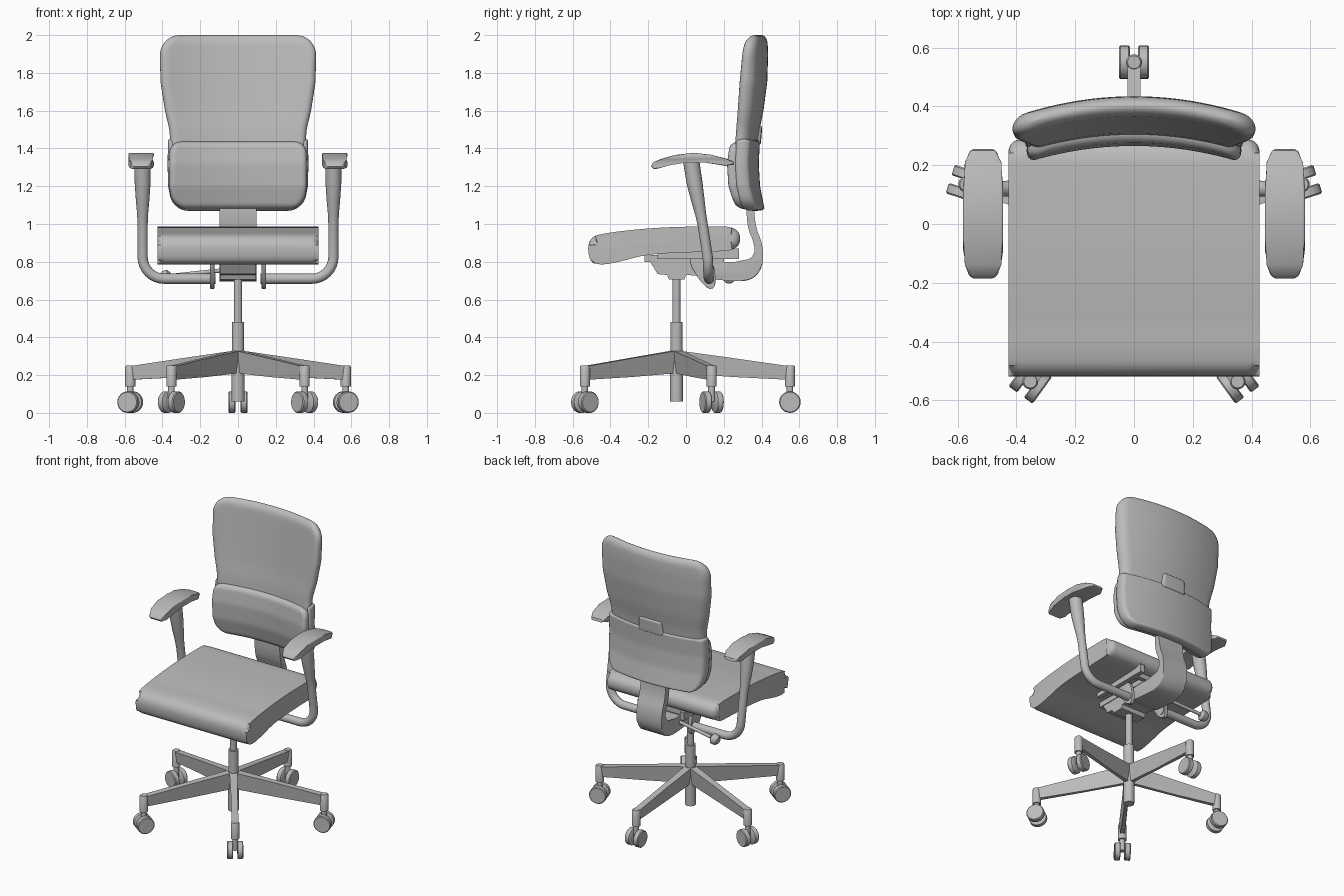
import bpy, bmesh, math
from mathutils import Vector

cube = bpy.data.objects.get("Cube")
if cube:
    bpy.data.objects.remove(cube, do_unlink=True)

grey = bpy.data.materials.new("light_grey")
grey.use_nodes = True
grey.diffuse_color = (0.5, 0.5, 0.5, 1)
grey.node_tree.nodes["Principled BSDF"].inputs["Base Color"].default_value = (0.5, 0.5, 0.5, 1)


def finish(name, bm, angle=40):
    """Turn a bmesh into a shaded object."""
    bmesh.ops.recalc_face_normals(bm, faces=bm.faces)
    mesh = bpy.data.meshes.new(name)
    bm.to_mesh(mesh)
    bm.free()
    mesh.materials.append(grey)
    mesh.polygons.foreach_set("use_smooth", [True] * len(mesh.polygons))
    mesh.set_sharp_from_angle(angle=math.radians(angle))
    obj = bpy.data.objects.new(name, mesh)
    bpy.context.collection.objects.link(obj)
    return obj


def loft(name, rings, angle=40):
    """Skin a list of equal point rings and cap both ends."""
    bm = bmesh.new()
    loops = [[bm.verts.new(p) for p in ring] for ring in rings]
    n = len(loops[0])
    for a, b in zip(loops, loops[1:]):
        for i in range(n):
            j = (i + 1) % n
            bm.faces.new((a[i], a[j], b[j], b[i]))
    bm.faces.new(loops[0][::-1])
    bm.faces.new(loops[-1])
    return finish(name, bm, angle)


def tube(name, path, radii, sides=20):
    """Round tube along a path, with one radius per point."""
    pts = [Vector(p) for p in path]
    rings = []
    side = None
    for i, p in enumerate(pts):
        d = (pts[min(i + 1, len(pts) - 1)] - pts[max(i - 1, 0)]).normalized()
        if side is None:
            side = d.orthogonal()
        side = (side - d * side.dot(d)).normalized()
        up = d.cross(side)
        angles = [math.tau * k / sides for k in range(sides)]
        rings.append([p + radii[i] * (side * math.cos(a) + up * math.sin(a)) for a in angles])
    return loft(name, rings)


def rounded(points, steps=2):
    """Corner cutting of a closed profile."""
    for _ in range(steps):
        out = []
        for (ay, az), (by, bz) in zip(points, points[1:] + points[:1]):
            out.append((ay * .75 + by * .25, az * .75 + bz * .25))
            out.append((ay * .25 + by * .75, az * .25 + bz * .75))
        points = out
    return points


def extrude(name, profile, cx, half, bevel=0, taper=lambda y: 1):
    """Side profile (y, z) widened along x, with rounded side edges."""
    bm = bmesh.new()
    ends = [[bm.verts.new((cx + s * half * taper(y), y, z)) for y, z in profile] for s in (-1, 1)]
    caps = [bm.faces.new(e) for e in ends]
    n = len(profile)
    for i in range(n):
        j = (i + 1) % n
        bm.faces.new((ends[0][i], ends[0][j], ends[1][j], ends[1][i]))
    if bevel:
        edges = list({e for f in caps for e in f.edges})
        bmesh.ops.bevel(bm, geom=edges, offset=bevel, segments=5, profile=0.5,
                        affect='EDGES', clamp_overlap=False)
    return finish(name, bm)


def box(name, x, y, z):
    """Box from three (low, high) ranges."""
    prof = [(y[0], z[0]), (y[1], z[0]), (y[1], z[1]), (y[0], z[1])]
    return extrude(name, prof, (x[0] + x[1]) / 2, (x[1] - x[0]) / 2)


def sample(table, z):
    """Smoothly interpolate rows of (z, front y, back y, half width)."""
    for a, b in zip(table, table[1:]):
        if z <= b[0]:
            t = max(0, (z - a[0]) / (b[0] - a[0]))
            return [p + (q - p) * t for p, q in zip(a[1:], b[1:])]
    return table[-1][1:]


def panel(name, table, rim, low_corner, top_corner, cols=32, rows=32, bend=0.42):
    """Padded back panel, curved around the sitter, with rounded corners."""
    z0, z1 = table[0][0], table[-1][0]

    def puff(d):
        return math.sqrt(max(0, 1 - (1 - min(d / rim, 1)) ** 2))

    bm = bmesh.new()
    for sheet in (-1, 1):
        grid = []
        for r in range(rows + 1):
            z = (z0 + z1) / 2 - math.cos(math.pi * r / rows) * (z1 - z0) / 2
            front, back, w = sample(table, z)
            for d, c in ((z - z0, low_corner), (z1 - z, top_corner)):
                if d < c:
                    w -= c - math.sqrt(max(0, c * c - (c - d) ** 2))
            line = []
            for k in range(cols + 1):
                u = -math.cos(math.pi * k / cols)
                f = puff(min(z - z0, z1 - z)) * puff((1 - abs(u)) * w)
                y = (front + back) / 2 + sheet * f * (back - front) / 2
                line.append(bm.verts.new((u * w, y - bend * (u * w) ** 2, z)))
            grid.append(line)
        for a, b in zip(grid, grid[1:]):
            for i in range(cols):
                bm.faces.new((a[i], a[i + 1], b[i + 1], b[i]))
    bmesh.ops.remove_doubles(bm, verts=bm.verts, dist=1e-5)
    return finish(name, bm, 60)


# Star base: five legs with twin-wheel casters
CY = -0.05
for i in range(5):
    a = math.radians(90 + 72 * i)

    def polar(r, t, z):
        return Vector((r * math.cos(a) - t * math.sin(a), CY + r * math.sin(a) + t * math.cos(a), z))

    def section(r, top, low, wide, thin):
        return [polar(r, -wide, top), polar(r, wide, top), polar(r, thin, low), polar(r, -thin, low)]

    loft(f"base_leg_{i}", [section(.01, .33, .21, .026, .012), section(.3, .29, .19, .021, .010),
                           section(.6, .247, .175, .022, .014)], 20)
    tube(f"caster_post_{i}", [polar(.6, 0, z) for z in (.14, .245, .252)], [.027, .027, .022])
    tube(f"caster_neck_{i}", [polar(.6, 0, z) for z in (.06, .14)], [.018, .018])
    for s in (-1, 1):
        tube(f"caster_wheel_{i}_{s}", [polar(.6, s * t, .057) for t in (.014, .018, .046, .051)],
             [.052, .057, .057, .052], 24)

# Central column
tube("base_hub", [(0, CY, .06), (0, CY, .33)], [.034, .036])
tube("column_sleeve", [(0, CY, .32), (0, CY, .48)], [.033, .033])
tube("gas_lift", [(0, CY, .47), (0, CY, .74)], [.022, .022])

# Tilt mechanism under the seat
box("mechanism_plate", (-.1, .1), (-.22, .2), (.80, .835))
extrude("mechanism_housing", [(-.19, .80), (-.15, .735), (-.10, .73), (-.09, .705), (-.01, .705),
                              (.0, .73), (.2, .72), (.2, .80)], 0, .095)
for s, side in ((1, "left"), (-1, "right")):
    box(f"seat_rail_{side}", sorted((s * .15, s * .18)), (-.15, .28), (.815, .87))
box("rear_crossbar", (-.18, .18), (.19, .22), (.815, .85))
tube("tilt_lever", [(-.08, .2, .755), (-.36, .225, .725)], [.011, .011])
tube("lever_knob", [(-.355, .225, .725), (-.37, .226, .722), (-.395, .228, .718), (-.41, .23, .716)],
     [.018, .036, .034, .02])

# Seat cushion
seat = [(-.52, .93), (-.40, .957), (-.15, .982), (.1, .988), (.285, .986), (.288, .86),
        (.1, .853), (-.2, .842), (-.35, .80), (-.45, .782), (-.515, .80)]
extrude("seat_cushion", rounded(seat, 3), 0, .427, .04)

# Curved bar carrying the backrest
bar = [(.32, 1.2), (.32, .99), (.365, .89), (.362, .80), (.2, .80), (.05, .80), (.05, .72),
       (.2, .70), (.345, .695), (.408, .77), (.408, .89), (.362, 1.0), (.36, 1.2)]
extrude("back_support_bar", rounded(bar), 0, .097, .008)

# Backrest
panel("upper_back", [(1.38, .30, .375, .355), (1.5, .31, .39, .363), (1.6, .325, .41, .387),
                     (1.75, .342, .43, .410), (1.9, .358, .435, .414), (2.0, .37, .43, .400)],
      .045, .03, .09)
panel("back_shell", [(1.07, .34, .418, .345), (1.2, .318, .392, .37), (1.32, .312, .385, .373),
                     (1.45, .32, .392, .370)], .016, .08, .012)
panel("lumbar_cushion", [(1.08, .305, .36, .345), (1.2, .272, .345, .365), (1.32, .265, .34, .365),
                         (1.437, .28, .345, .360)], .03, .075, .06)
panel("back_tab", [(1.42, .36, .396, .095), (1.52, .37, .404, .085)], .008, .01, .015, 12, 12)

# Arms, mirrored left and right
pad = [(-.185, 1.305), (-.175, 1.325), (-.14, 1.342), (-.06, 1.365), (.04, 1.377), (.13, 1.367),
       (.21, 1.347), (.25, 1.332), (.255, 1.315), (.21, 1.308), (.1, 1.325), (0, 1.325),
       (-.09, 1.31), (-.14, 1.296), (-.17, 1.29)]
plate = rounded([(-.01, .835), (.14, .835), (.165, .66), (.10, .655)])
for s, side in ((1, "left"), (-1, "right")):
    path = [(s * .12, .122, .71), (s * .39, .122, .71)]
    for k in range(1, 9):
        t = math.pi / 2 * k / 8
        path.append((s * (.39 + .115 * math.sin(t)), .122 - .007 * k / 8, .825 - .115 * math.cos(t)))
    path += [(s * .505, .088, 1.0), (s * .505, .078, 1.05), (s * .505, .062, 1.13),
             (s * .505, .045, 1.22), (s * .505, .028, 1.33)]
    tube(f"arm_tube_{side}", path, [.027] * (len(path) - 4) + [.029, .036, .042, .043])
    extrude(f"arm_bracket_{side}", plate, s * .137, .012, .004)
    extrude(f"armrest_{side}", pad, s * .513, .068, .010,
            lambda y: 1 - 9 * max(0, abs(y - .035) - .175))
